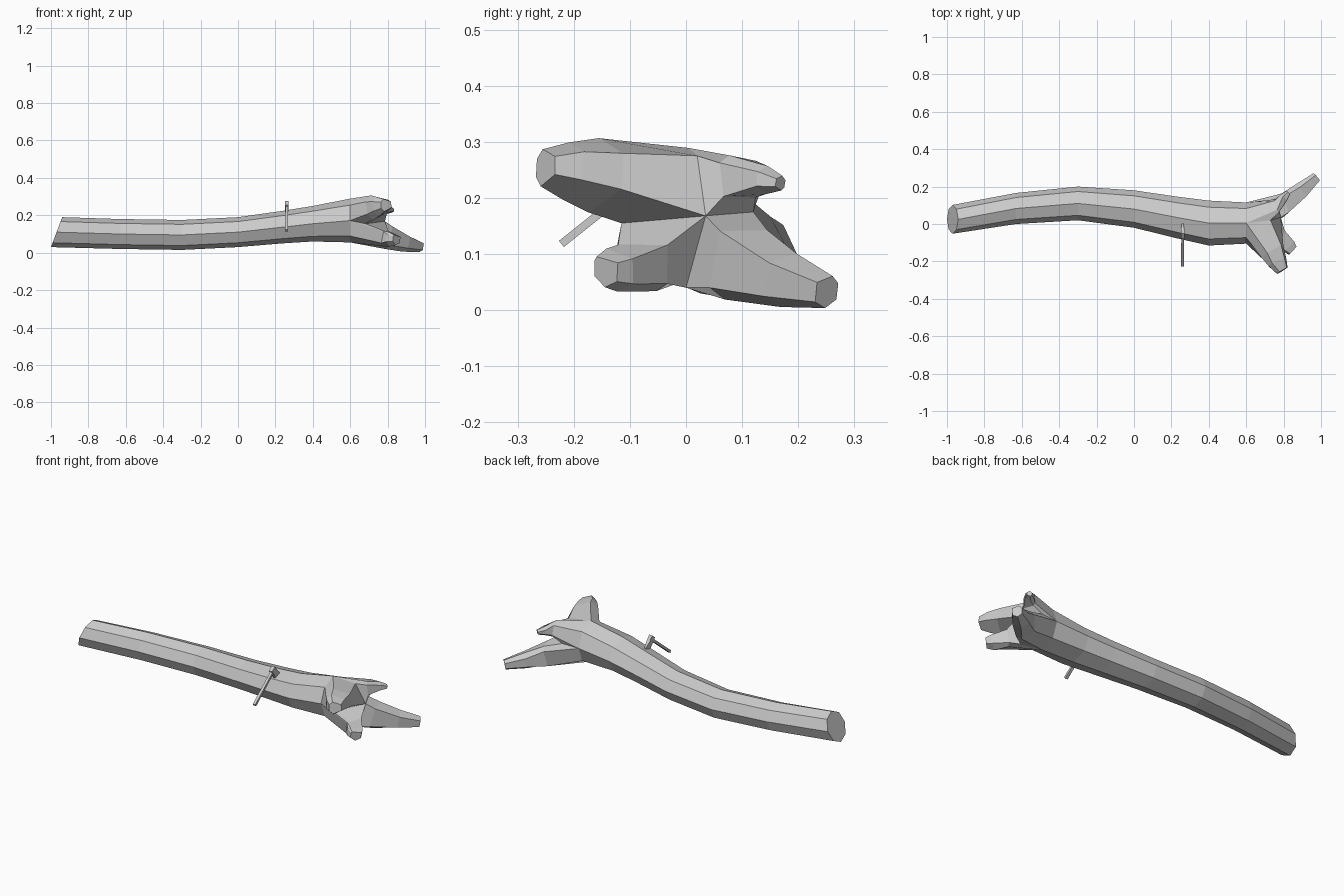
import bpy, bmesh
from math import sin, cos, pi
from mathutils import Vector

if "Cube" in bpy.data.objects:
    bpy.data.objects.remove(bpy.data.objects["Cube"])


def finish(bm, name):
    bmesh.ops.recalc_face_normals(bm, faces=bm.faces[:])
    me = bpy.data.meshes.new(name)
    bm.to_mesh(me)
    bm.free()
    ob = bpy.data.objects.new(name, me)
    bpy.context.collection.objects.link(ob)
    return ob


def bridge(bm, a, b):
    n = len(a)
    for i in range(n):
        bm.faces.new((a[i], a[(i + 1) % n], b[(i + 1) % n], b[i]))


# Trunk: eight-sided rings (x, y, z, half width, half height)
rings = [(-0.97, .025, .11, .077, .08), (-0.63, .083, .10, .083, .08),
         (-0.30, .11, .095, .09, .08), (0, .08, .11, .10, .08),
         (.24, .033, .137, .112, .087), (.40, .005, .155, .12, .095),
         (.60, .005, .172, .11, .117)]
bm = bmesh.new()
prev = None
for k, (x, y, z, ry, rz) in enumerate(rings):
    tilt = .03 if k == 0 else 0
    ring = []
    for i in range(8):
        a = i * pi / 4
        ring.append(bm.verts.new((x + tilt * sin(a), y + ry * cos(a), z + rz * sin(a))))
    if prev:
        bridge(bm, prev, ring)
    else:
        bm.faces.new(ring)
    prev = ring

# Root crown: four valleys between the roots, meeting at one hub point
valleys = [bm.verts.new(p) for p in ((.70, .12, .175), (.73, .02, .275),
                                     (.68, -.115, .155), (.74, .0, .04))]
hub = bm.verts.new((.785, .035, .168))

# Roots: tapering rings (x, y, z, radius), ordered around the trunk
roots = [
    [(.765, .095, .235, .045), (.80, .14, .232, .026), (.825, .168, .226, .014)],
    [(.74, -.15, .240, .072), (.765, -.205, .25, .056), (.792, -.25, .254, .036)],
    [(.785, -.075, .085, .056), (.825, -.12, .075, .044), (.848, -.142, .072, .032)],
    [(.80, .10, .085, .073), (.89, .175, .055, .051), (.975, .25, .033, .030)],
]
for k, path in enumerate(roots):
    loop = [prev[2 * k], prev[2 * k + 1], prev[(2 * k + 2) % 8],
            valleys[(k + 1) % 4], hub, valleys[k]]
    centre = sum((v.co for v in loop), Vector()) / 6
    offsets = [v.co - centre for v in loop]
    last = centre
    for x, y, z, r in path:
        c = Vector((x, y, z))
        d = (c - last).normalized()
        ring = [bm.verts.new(c + (o - d * o.dot(d)).normalized() * r) for o in offsets]
        bridge(bm, loop, ring)
        loop, last = ring, c
    bm.faces.new(loop)
finish(bm, "fallen_log")

# Axe axes: u runs up the handle, w runs down the blade into the log
u = Vector((0, .195, .155)).normalized()
w = Vector((0, u.z, -u.y))
ex = Vector((1, 0, 0))
X = .26


def square(bm, c, a, b):
    return [bm.verts.new(c + a * s + b * t) for s, t in ((-1, -1), (1, -1), (1, 1), (-1, 1))]


def loft(name, sections):
    bm = bmesh.new()
    loops = [square(bm, *s) for s in sections]
    for a, b in zip(loops, loops[1:]):
        bridge(bm, a, b)
    bm.faces.new(loops[0])
    bm.faces.new(loops[-1])
    return finish(bm, name)


# Axe handle
loft("axe_handle", [(Vector((X, -.222, .118)), ex * .008, w * .007),
                    (Vector((X, -.04, .263)), ex * .007, w * .007)])

# Axe head: square poll thinning to a wider cutting edge
h = Vector((X, -.053, .252))
loft("axe_head", [(h - w * .018, ex * .010, u * .016),
                  (h + w * .018, ex * .010, u * .016),
                  (h + w * .075, ex * .001, u * .026)])
